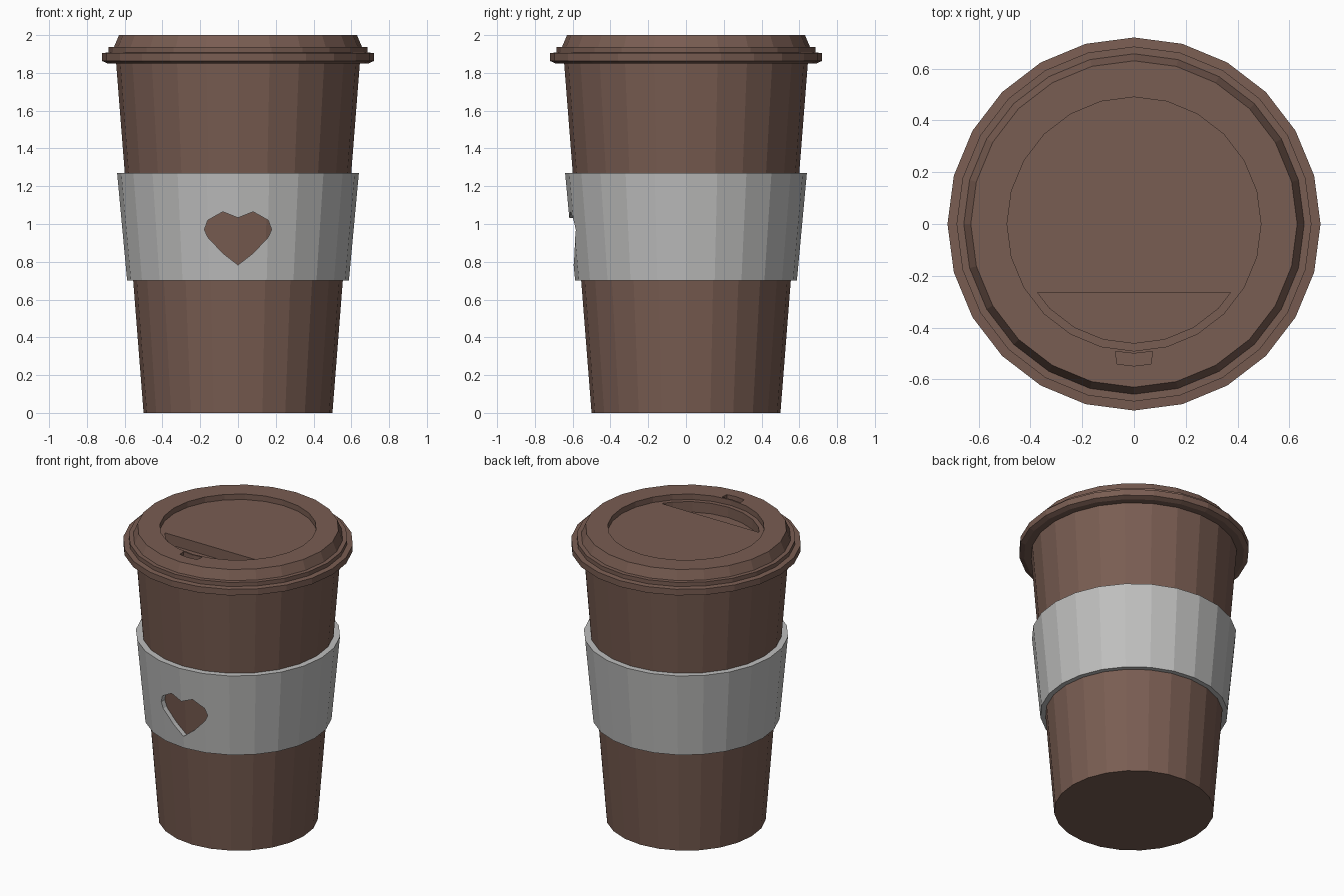
import bpy, bmesh, math
from mathutils import Vector

if "Cube" in bpy.data.objects:
    bpy.data.objects.remove(bpy.data.objects["Cube"])

SIDES = 24


def make_material(name, rgb):
    m = bpy.data.materials.new(name)
    m.diffuse_color = (*rgb, 1.0)
    m.use_nodes = True
    m.node_tree.nodes["Principled BSDF"].inputs["Base Color"].default_value = m.diffuse_color
    return m


brown = make_material("coffee brown", (0.191, 0.109, 0.084))
grey = make_material("sleeve grey", (0.515, 0.515, 0.51))


def finish(bm, name, mat):
    bmesh.ops.recalc_face_normals(bm, faces=bm.faces)
    me = bpy.data.meshes.new(name)
    bm.to_mesh(me)
    bm.free()
    me.materials.append(mat)
    ob = bpy.data.objects.new(name, me)
    bpy.context.collection.objects.link(ob)
    return ob


def lathe(name, profile, mat, closed=False):
    """Revolve (radius, z) points; cap both ends, or join them when closed."""
    bm = bmesh.new()
    rings = []
    for r, z in profile:
        angles = [2 * math.pi * i / SIDES for i in range(SIDES)]
        rings.append([bm.verts.new((r * math.cos(a), r * math.sin(a), z)) for a in angles])
    pairs = list(zip(rings, rings[1:]))
    if closed:
        pairs.append((rings[-1], rings[0]))
    else:
        bm.faces.new(rings[0])
        bm.faces.new(rings[-1])
    for a, b in pairs:
        for i in range(SIDES):
            j = (i + 1) % SIDES
            bm.faces.new((a[i], a[j], b[j], b[i]))
    return finish(bm, name, mat)


def prism(name, points, offset, mat):
    """Extrude a 3D outline along an offset."""
    bm = bmesh.new()
    face = bm.faces.new([bm.verts.new(p) for p in points])
    ext = bmesh.ops.extrude_face_region(bm, geom=[face], use_keep_orig=True)
    verts = [g for g in ext["geom"] if isinstance(g, bmesh.types.BMVert)]
    bmesh.ops.translate(bm, verts=verts, vec=Vector(offset))
    ob = finish(bm, name, mat)
    ob.hide_render = True
    return ob


def cut(target, cutter):
    mod = target.modifiers.new("cut", 'BOOLEAN')
    mod.operation = 'DIFFERENCE'
    mod.solver = 'EXACT'
    mod.object = cutter
    bpy.context.view_layer.objects.active = target
    bpy.ops.object.modifier_apply(modifier=mod.name)
    bpy.data.objects.remove(cutter, do_unlink=True)


# Tapered cup body
def cup_radius(z):
    return 0.5 + 0.145 * z / 1.85


lathe("cup_body", [(0.5, 0.0), (cup_radius(1.86), 1.86)], brown)

# Sleeve band with a heart-shaped window at the front
low, high = 0.70, 1.27
sleeve = lathe("sleeve", [(cup_radius(low) - 0.004, low), (0.587, low),
                          (0.64, high), (cup_radius(high) - 0.004, high)], grey, closed=True)
half = [(0.08, 1.065), (0.16, 1.02), (0.178, 0.97), (0.16, 0.93), (0.08, 0.845)]
heart = [(0, 1.033)] + half + [(0, 0.783)] + [(-x, z) for x, z in reversed(half)]
cut(sleeve, prism("heart_cutter", [(x, -0.8, z) for x, z in heart], (0, 0.5, 0), grey))

# Stepped lid with a sunken top
lid = lathe("lid", [(0.60, 1.85), (0.69, 1.85), (0.72, 1.863), (0.72, 1.905),
                    (0.685, 1.908), (0.685, 1.936), (0.657, 1.936), (0.63, 2.0),
                    (0.49, 2.0), (0.49, 1.962)], brown)

# Drinking recess: a circle segment near the front edge
arc = [(0.46 * math.cos(math.radians(a)), 0.46 * math.sin(math.radians(a)))
       for a in range(-135, -44, 15)]
segment = [(-0.372, -0.265)] + arc + [(0.372, -0.265)]
cut(lid, prism("drink_cutter", [(x, y, 1.89) for x, y in segment], (0, 0, 0.2), brown))

# Small sip hole on the rim
hole = [(-0.072, -0.492), (-0.065, -0.54), (0, -0.548),
        (0.065, -0.54), (0.072, -0.492), (0, -0.5)]
cut(lid, prism("sip_cutter", [(x, y, 1.96) for x, y in hole], (0, 0, 0.2), brown))
